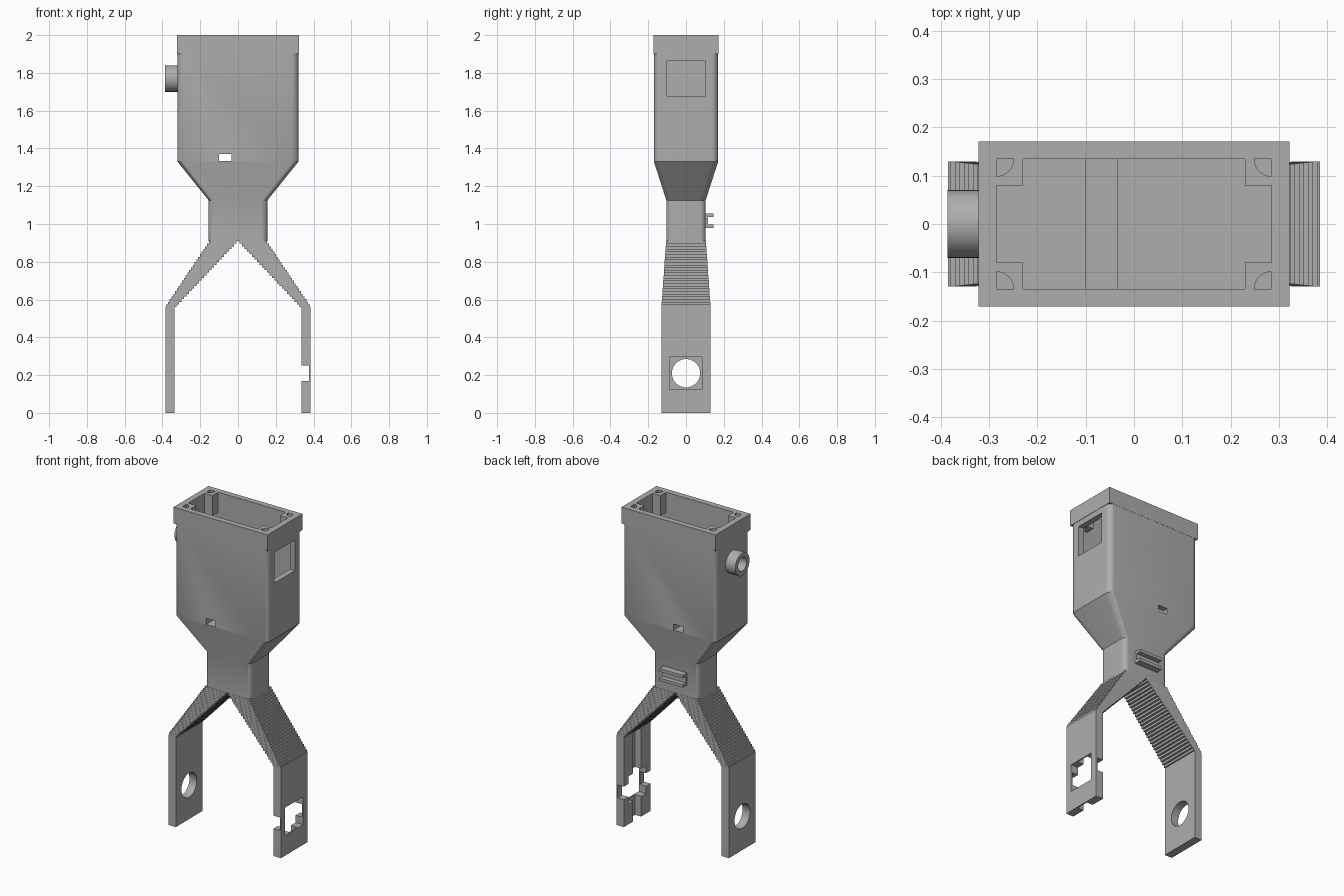
import bpy, bmesh, math
from mathutils import Matrix, Vector

cube = bpy.data.objects.get("Cube")
if cube:
    bpy.data.objects.remove(cube, do_unlink=True)

grey = bpy.data.materials.new("plain_grey")
grey.use_nodes = True
COLOR = (0.42, 0.42, 0.42, 1)
grey.diffuse_color = COLOR
grey.node_tree.nodes["Principled BSDF"].inputs["Base Color"].default_value = COLOR


def finish(bm, name):
    bmesh.ops.recalc_face_normals(bm, faces=bm.faces)
    mesh = bpy.data.meshes.new(name)
    bm.to_mesh(mesh)
    bm.free()
    mesh.materials.append(grey)
    ob = bpy.data.objects.new(name, mesh)
    bpy.context.collection.objects.link(ob)
    return ob


def add_box(bm, x, y, z):
    size = Vector((x[1] - x[0], y[1] - y[0], z[1] - z[0]))
    mid = Vector((x[0] + x[1], y[0] + y[1], z[0] + z[1])) / 2
    bmesh.ops.create_cube(bm, size=1, matrix=Matrix.Translation(mid) @ Matrix.Diagonal(size).to_4x4())


def boxes(name, *specs):
    bm = bmesh.new()
    for spec in specs:
        add_box(bm, *spec)
    return finish(bm, name)


def x_cylinder(name, radius, x, z):
    bm = bmesh.new()
    place = Matrix.Translation(((x[0] + x[1]) / 2, 0, z)) @ Matrix.Rotation(math.pi / 2, 4, 'Y')
    bmesh.ops.create_cone(bm, cap_ends=True, segments=48, radius1=radius, radius2=radius,
                          depth=x[1] - x[0], matrix=place)
    return finish(bm, name)


def rounded_loft(name, sections, steps=8):
    """Skin rounded rectangles given as (z, half width, half depth, radius)."""
    bm = bmesh.new()
    rings = []
    for z, hx, hy, r in sections:
        ring = []
        for k, (sx, sy) in enumerate([(1, 1), (-1, 1), (-1, -1), (1, -1)]):
            for i in range(steps + 1):
                a = math.pi / 2 * (k + i / steps)
                ring.append(bm.verts.new((sx * (hx - r) + r * math.cos(a),
                                          sy * (hy - r) + r * math.sin(a), z)))
        rings.append(ring)
    for low, high in zip(rings, rings[1:]):
        for i in range(len(low)):
            j = (i + 1) % len(low)
            bm.faces.new((low[i], low[j], high[j], high[i]))
    bm.faces.new(rings[0])
    bm.faces.new(rings[-1])
    return finish(bm, name)


def activate(ob):
    bpy.ops.object.select_all(action='DESELECT')
    ob.select_set(True)
    bpy.context.view_layer.objects.active = ob


def cut(ob, *cutters):
    activate(ob)
    for cutter in cutters:
        mod = ob.modifiers.new("cut", 'BOOLEAN')
        mod.operation = 'DIFFERENCE'
        mod.solver = 'EXACT'
        mod.object = cutter
        bpy.ops.object.modifier_apply(modifier=mod.name)


def smooth(ob):
    activate(ob)
    bpy.ops.object.shade_smooth_by_angle(angle=math.radians(30))


# Housing: neck, funnel and box in one skin, with a square collar on top
housing = rounded_loft("housing", [(0.91, 0.155, 0.104, 0.03), (1.125, 0.155, 0.104, 0.03),
                                   (1.33, 0.32, 0.17, 0.035), (1.9, 0.32, 0.17, 0.035)])
collar = boxes("collar", ((-0.322, 0.322), (-0.171, 0.171), (1.9, 2.0)))
cavity = boxes("cavity_cutter", ((-0.285, 0.285), (-0.135, 0.135), (1.36, 2.2)))
cable_slot = boxes("cable_slot_cutter", ((-0.1, -0.035), (-0.3, 0.3), (1.334, 1.371)))
side_window = boxes("side_window_cutter", ((0.25, 0.4), (-0.1, 0.1), (1.675, 1.865)))
cut(housing, cavity, cable_slot, side_window)
cut(collar, cavity)
smooth(housing)

# Corner posts with quarter-round screw holes
for sx in (-1, 1):
    for sy in (-1, 1):
        bm = bmesh.new()
        arc = [(0.036 * math.cos(a), 0.036 * math.sin(a))
               for a in (math.pi / 2 * i / 8 for i in range(9))]
        outline = [(0.055, 0), (0.055, 0.055), (0, 0.055)] + arc[::-1]
        face = bm.faces.new([bm.verts.new((sx * (0.285 - u), sy * (0.135 - v), 1.875))
                             for u, v in outline])
        top = bmesh.ops.extrude_face_region(bm, geom=[face])["geom"]
        bmesh.ops.translate(bm, vec=(0, 0, 0.125),
                            verts=[g for g in top if isinstance(g, bmesh.types.BMVert)])
        finish(bm, "corner_post")

# Blind round socket on the right wall
socket = x_cylinder("side_socket", 0.07, (-0.386, -0.315), 1.77)
socket_bore = x_cylinder("socket_bore_cutter", 0.042, (-0.5, -0.325), 1.77)
cut(socket, socket_bore)
smooth(socket)

# Clip on the back of the neck: a plate with two lips
boxes("back_clip", ((-0.08, 0.08), (0.1, 0.116), (0.98, 1.056)),
      ((-0.08, 0.08), (0.1, 0.146), (0.98, 0.998)),
      ((-0.08, 0.08), (0.1, 0.146), (1.038, 1.056)))

# Stepped sloping arms and straight legs
STEPS = 25
TOP, BOTTOM = 0.91, 0.56


def lerp(a, b, t):
    return a + (b - a) * t


legs = {}
for side, sx in (("left", 1), ("right", -1)):
    bm = bmesh.new()
    for i in range(STEPS):
        t = (i + 0.5) / STEPS
        inner, outer = lerp(0, 0.333, t), lerp(0.15, 0.385, t)
        depth = lerp(0.105, 0.13, t)
        z = lerp(TOP, BOTTOM, i / STEPS), lerp(TOP, BOTTOM, (i + 1) / STEPS)
        add_box(bm, sorted((sx * inner, sx * outer)), (-depth, depth), (z[1], z[0]))
    finish(bm, side + "_stepped_arm")
    legs[side] = boxes(side + "_leg", (sorted((sx * 0.335, sx * 0.385)), (-0.13, 0.13), (0, BOTTOM)))

# Right leg has a round hole; left leg has a square opening and crossed inner grooves
round_hole = x_cylinder("round_hole_cutter", 0.075, (-0.5, -0.2), 0.21)
cut(legs["right"], round_hole)
smooth(legs["right"])
square_hole = boxes("square_hole_cutter", ((0.2, 0.5), (-0.088, 0.086), (0.125, 0.297)))
cross_groove = boxes("cross_groove_cutter", ((0.2, 0.377), (-0.3, 0.3), (0.17, 0.25)))
long_groove = boxes("long_groove_cutter", ((0.2, 0.377), (-0.04, 0.04), (-0.1, 0.55)))
cut(legs["left"], square_hole, cross_groove, long_groove)

# Remove the cutters
for ob in [o for o in bpy.data.objects if "_cutter" in o.name]:
    bpy.data.objects.remove(ob, do_unlink=True)
